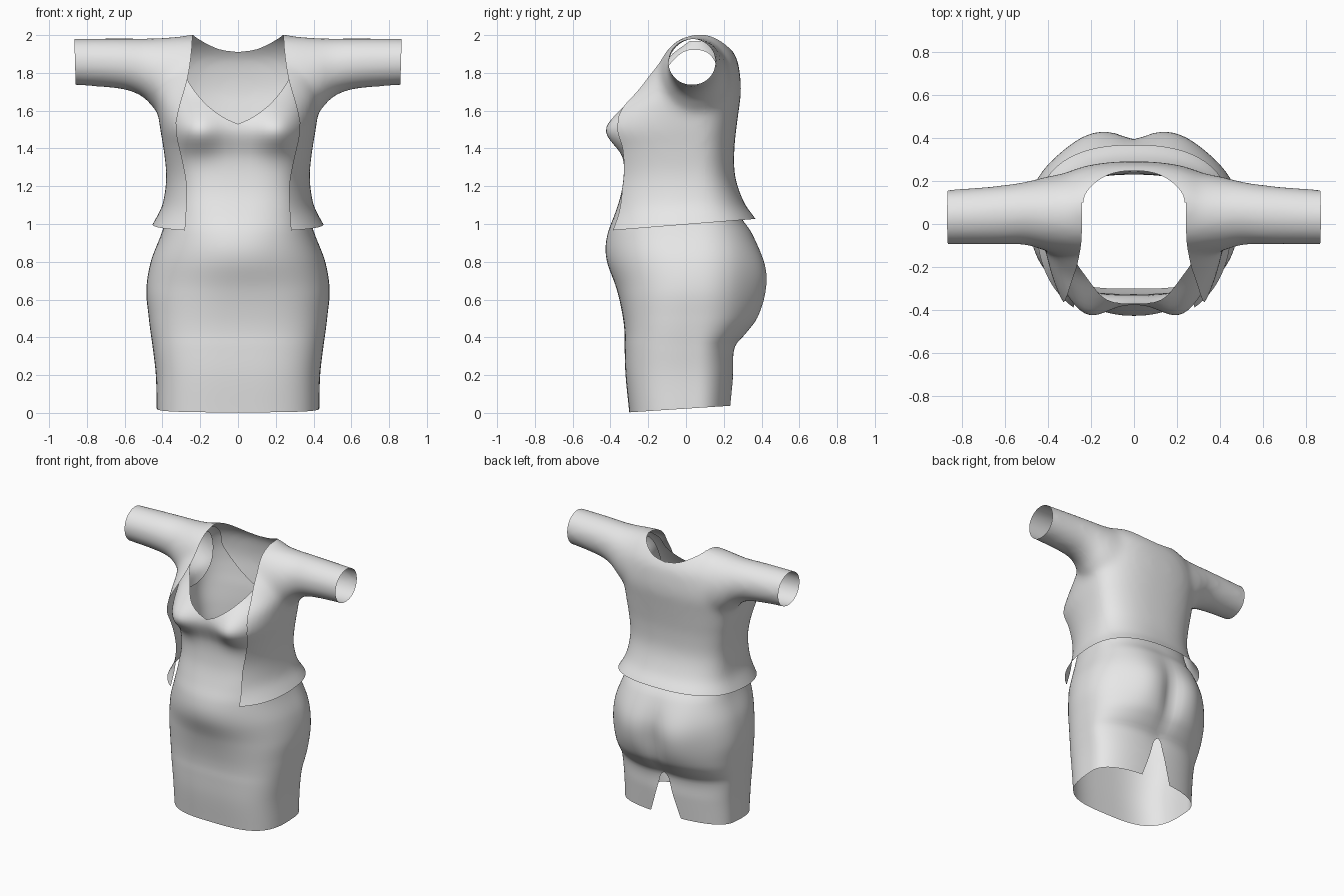
import bpy, bmesh, math
from mathutils import Vector

cube = bpy.data.objects.get("Cube")
if cube:
    bpy.data.objects.remove(cube, do_unlink=True)

cloth = bpy.data.materials.new("light_grey_cloth")
cloth.use_nodes = True
GREY = (0.8, 0.8, 0.8, 1)
cloth.diffuse_color = GREY
for node in cloth.node_tree.nodes:
    if node.type == 'BSDF_PRINCIPLED':
        node.inputs["Base Color"].default_value = GREY


def sample(rows, t):
    """Smooth curve through rows, keyed by their first value."""
    t = min(max(t, rows[0][0]), rows[-1][0])
    i = 0
    while i < len(rows) - 2 and t > rows[i + 1][0]:
        i += 1

    def slope(k):
        lo, hi = rows[max(k - 1, 0)], rows[min(k + 1, len(rows) - 1)]
        return [(q - p) / (hi[0] - lo[0]) for p, q in zip(lo, hi)]
    a, b = rows[i], rows[i + 1]
    h = b[0] - a[0]
    u = (t - a[0]) / h
    v = 1 - u
    return [p * (1 + 2 * u) * v * v + q * (3 - 2 * u) * u * u
            + h * u * v * (m * v - n * u)
            for p, q, m, n in zip(a, b, slope(i), slope(i + 1))]


def spread(lo, hi, count):
    return [lo + (hi - lo) * i / count for i in range(count + 1)]


def loft(bm, rings, capped):
    loops = [[bm.verts.new(p) for p in ring] for ring in rings]
    for low, high in zip(loops, loops[1:]):
        for i in range(len(low)):
            j = (i + 1) % len(low)
            bm.faces.new((low[i], low[j], high[j], high[i]))
    if capped:
        bm.faces.new(loops[0][::-1])
        bm.faces.new(loops[-1])


def body_ring(row, front_power, bumps=(), sides=96):
    """Rounded cross-section: half width, front y and back y at a height."""
    z, rx, front, back = row
    mid, points = 0.05, []
    for i in range(sides):
        a = math.tau * i / sides
        c, s = math.cos(a), math.sin(a)
        power = 2 / (front_power if s < 0 else 2.4)
        x = math.copysign(abs(c) ** power, c) * rx
        y = mid + abs(s) ** power * ((front if s < 0 else back) - mid)
        for side, bx, bz, wx, wz, amount in bumps:
            if side * s > 0:
                fall = ((x - bx) / wx) ** 2 + ((z - bz) / wz) ** 2
                y += side * amount * math.exp(-fall / 2) * min(1, 2 * abs(s))
        points.append((x, y, z))
    return points


def cut(bm, path, where, outside=False):
    """Trim away |x| inside (or outside) a smooth edge given as (z, x)."""
    edge = [sample(path, z) for z in spread(path[0][0], path[-1][0], 20)]
    for (z0, x0), (z1, x1) in zip(edge, edge[1:]):
        for sx in (-1, 1):
            faces = [f for f in bm.faces if where(f.calc_center_median())
                     and max(v.co.z for v in f.verts) >= z0
                     and min(v.co.z for v in f.verts) <= z1]
            geom = set(faces)
            for f in faces:
                geom.update(f.edges)
                geom.update(f.verts)
            if geom:
                bmesh.ops.bisect_plane(
                    bm, geom=list(geom), dist=1e-5, plane_co=(sx * x0, 0, z0),
                    plane_no=Vector((z1 - z0, 0, -sx * (x1 - x0))).normalized())

    def limit(z):
        for (z0, x0), (z1, x1) in zip(edge, edge[1:]):
            if z <= z1:
                return x0 + (x1 - x0) * (z - z0) / (z1 - z0)
        return edge[-1][1]
    doomed = []
    for f in bm.faces:
        c = f.calc_center_median()
        if where(c) and path[0][0] <= c.z <= path[-1][0]:
            if (abs(c.x) > limit(c.z)) == outside:
                doomed.append(f)
    bmesh.ops.delete(bm, geom=doomed, context='FACES')


def slice_off(bm, co, normal, **clear):
    bmesh.ops.bisect_plane(bm, geom=bm.verts[:] + bm.edges[:] + bm.faces[:],
                           plane_co=co, plane_no=normal, **clear)


def make_object(name, bm):
    mesh = bpy.data.meshes.new(name)
    bm.to_mesh(mesh)
    bm.free()
    mesh.materials.clear()
    mesh.materials.append(cloth)
    for p in mesh.polygons:
        p.use_smooth = True
        p.material_index = 0
    obj = bpy.data.objects.new(name, mesh)
    bpy.context.scene.collection.objects.link(obj)
    return obj


# Dress: one fitted tube with bust, belly and seat fullness
dress_rows = [
    (0, .43, -.30, .235), (.2, .435, -.32, .25), (.35, .452, -.325, .255),
    (.42, .462, -.325, .305), (.5, .472, -.333, .35), (.65, .485, -.36, .37),
    (.8, .462, -.39, .375), (.95, .405, -.385, .34), (1.05, .375, -.365, .28),
    (1.2, .35, -.335, .235), (1.35, .36, -.33, .23), (1.5, .38, -.365, .24),
    (1.6, .385, -.335, .255), (1.7, .385, -.255, .265),
    (1.8, .375, -.185, .262), (1.9, .34, -.1, .235), (1.97, .28, 0, .17)]
bumps = [(-1, 0, .88, .18, .12, .035), (1, 0, .62, .04, .15, -.03)]
for sx in (-1, 1):
    bumps += [(-1, sx * .22, 1.49, .09, .08, .078),
              (1, sx * .18, .68, .12, .16, .062)]
bm = bmesh.new()
# The skirt is rounder in front at the hips than at the hem and bust
loft(bm, [body_ring(sample(dress_rows, z),
                    3.2 - .8 * math.exp(-((z - .75) / .3) ** 2), bumps)
          for z in spread(0, 1.97, 90)], False)
slice_off(bm, (0, -.3, .003), (0, -.065, 1), clear_inner=True)
# V neckline, armholes and back slit
cut(bm, [(1.53, 0), (1.56, .07), (1.64, .175), (1.77, .27), (1.85, .275),
         (2, .26)], lambda c: True)
cut(bm, [(1.45, .42), (1.55, .375), (1.62, .35), (1.7, .335), (2, .32)],
    lambda c: True, outside=True)
cut(bm, [(0, .135), (.15, .085), (.27, .048), (.335, .028), (.36, 0)],
    lambda c: c.y > 0)
make_object("dress", bm)

# Jacket: solid torso and sleeves fused together, then opened up
jacket_rows = [
    (.9, .51, -.48, .44), (1.03, .435, -.45, .367), (1.1, .4, -.45, .314),
    (1.25, .38, -.455, .26), (1.4, .395, -.505, .256), (1.5, .412, -.57, .266),
    (1.6, .425, -.49, .279), (1.7, .44, -.33, .291), (1.8, .43, -.225, .285),
    (1.88, .4, -.145, .268), (1.95, .36, -.06, .22), (1.99, .31, .01, .175),
    (2.01, .23, .06, .14)]
# Sleeve sections: x, centre y, centre z, half depth, half height
sleeve_rows = [(.2, .045, 1.75, .2, .25), (.3, .045, 1.75, .195, .245),
               (.42, .047, 1.785, .17, .2), (.5, .05, 1.826, .148, .157),
               (.6, .043, 1.847, .139, .137), (.86, .032, 1.858, .128, .124),
               (.95, .03, 1.858, .127, .123)]
bm = bmesh.new()
loft(bm, [body_ring(sample(jacket_rows, z), 2.3) for z in spread(.9, 2.01, 60)],
     True)
for sx in (-1, 1):
    rings = []
    for t in spread(.2, .95, 40):
        x, cy, cz, ry, rz = sample(sleeve_rows, t)
        rings.append([(sx * x, cy + ry * math.cos(a), cz + rz * math.sin(a))
                      for a in [math.tau * i / 48 for i in range(48)]])
    loft(bm, rings, True)
bmesh.ops.recalc_face_normals(bm, faces=bm.faces[:])
solid = make_object("jacket_solid", bm)
remesh = solid.modifiers.new("fuse", 'REMESH')
remesh.mode = 'VOXEL'
remesh.voxel_size = 0.018
relax = solid.modifiers.new("relax", 'SMOOTH')
relax.factor = 0.5
relax.iterations = 24
graph = bpy.context.evaluated_depsgraph_get()
fused = bpy.data.meshes.new_from_object(solid.evaluated_get(graph))
bpy.data.objects.remove(solid, do_unlink=True)
bm = bmesh.new()
bm.from_mesh(fused)
bpy.data.meshes.remove(fused)

# Hem, cuffs, front opening and back neckline
slice_off(bm, (0, -.37, .968), (0, -.08, 1), clear_inner=True)
for sx in (-1, 1):
    slice_off(bm, (sx * .863, 0, 1.86), (sx, 0, -.03), clear_outer=True)
slice_off(bm, (0, .1, 0), (0, 1, 0))
cut(bm, [(.9, .285), (1.1, .272), (1.2, .27), (1.32, .29), (1.5, .328),
         (1.6, .315), (1.78, .265), (1.95, .243), (2.06, .24)],
    lambda c: c.y < .1)
cut(bm, [(1.91, 0), (1.92, .08), (1.94, .137), (1.97, .194), (2.0, .235),
         (2.06, .24)], lambda c: c.y >= .1)
make_object("jacket", bm)
